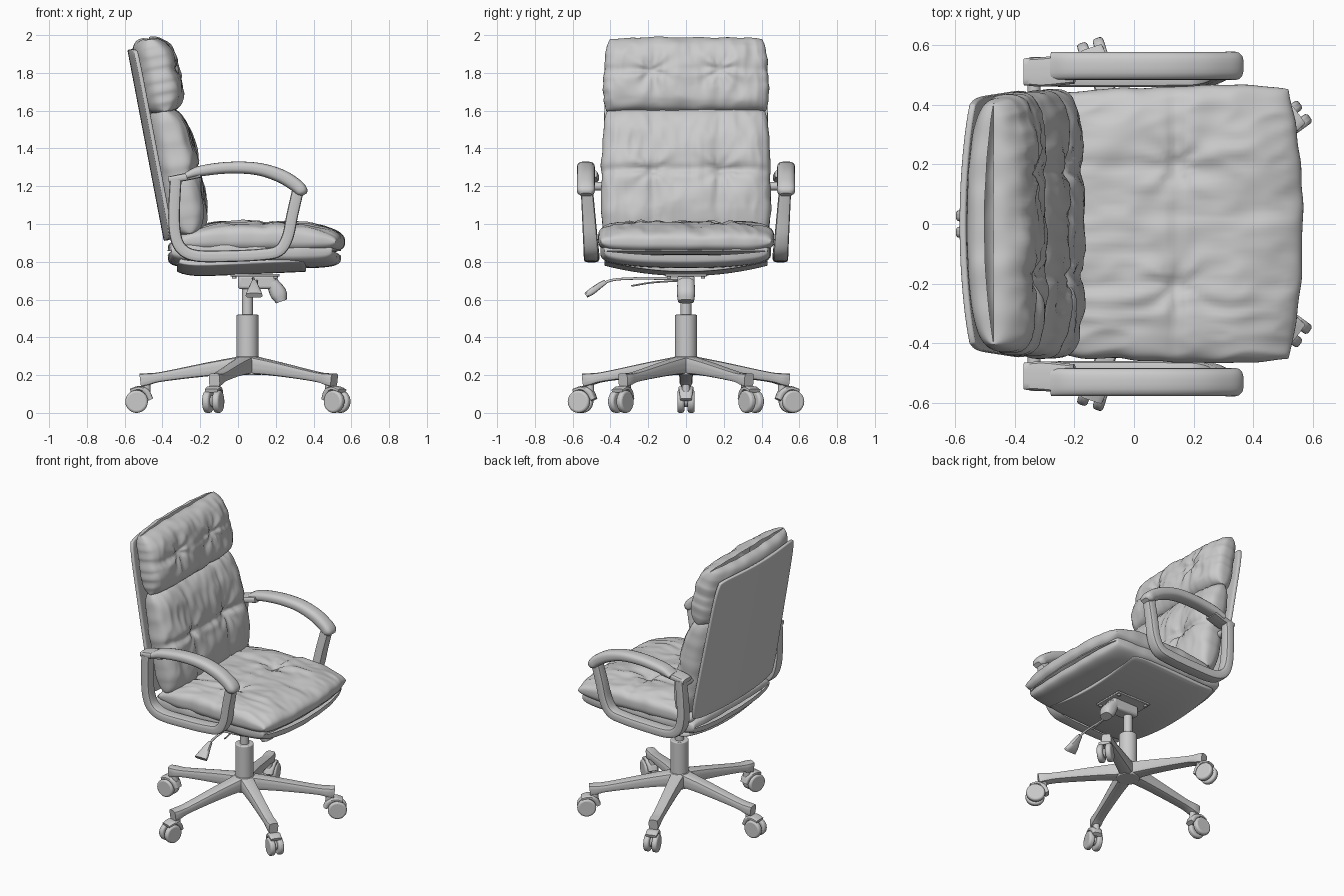
import bpy, bmesh
from math import sin, cos, pi, exp, atan2, hypot, radians
from mathutils import Vector, Matrix, noise

if "Cube" in bpy.data.objects:
    bpy.data.objects.remove(bpy.data.objects["Cube"])

X, Y, Z = Vector((1, 0, 0)), Vector((0, 1, 0)), Vector((0, 0, 1))


def finish(name, bm, angle=40):
    bmesh.ops.remove_doubles(bm, verts=bm.verts, dist=1e-5)
    bmesh.ops.recalc_face_normals(bm, faces=bm.faces)
    me = bpy.data.meshes.new(name)
    bm.to_mesh(me)
    bm.free()
    me.shade_smooth()
    me.set_sharp_from_angle(angle=radians(angle))
    ob = bpy.data.objects.new(name, me)
    bpy.context.collection.objects.link(ob)
    return ob


def grid_faces(bm, rows):
    for r, q in zip(rows, rows[1:]):
        for k in range(len(r) - 1):
            bm.faces.new((r[k], r[k + 1], q[k + 1], q[k]))


def bevel(ob, width, segments=3):
    m = ob.modifiers.new("bevel", 'BEVEL')
    m.width, m.segments, m.limit_method = width, segments, 'ANGLE'


def box(name, lo, hi, bev=0.008):
    bm = bmesh.new()
    lo, hi = Vector(lo), Vector(hi)
    bmesh.ops.create_cube(bm, size=1, matrix=Matrix.Translation((lo + hi) / 2) @ Matrix.Diagonal((*(hi - lo), 1)))
    ob = finish(name, bm)
    bevel(ob, bev)
    return ob


def rod(name, a, b, r1, r2=None, bev=0.006, seg=32):
    a, b = Vector(a), Vector(b)
    d = b - a
    bm = bmesh.new()
    bmesh.ops.create_cone(bm, cap_ends=True, segments=seg, radius1=r1, radius2=r1 if r2 is None else r2, depth=d.length,
                          matrix=Matrix.Translation((a + b) / 2) @ d.to_track_quat('Z', 'Y').to_matrix().to_4x4())
    ob = finish(name, bm)
    if bev:
        bevel(ob, bev)
    return ob


def sweep(name, pts, side, p=4, steps=6, seg=20):
    """pts: (position, half height, half width along side); rounded-box section on a smooth path"""
    P = [Vector((*q, h, w)) for q, h, w in pts]
    P = [P[0] * 2 - P[1]] + P + [P[-1] * 2 - P[-2]]
    path = []
    for i in range(1, len(P) - 2):
        a, b, c, d = P[i - 1:i + 3]
        for k in range(steps + (i == len(P) - 3)):
            t = k / steps
            path.append(0.5 * (2 * b + (c - a) * t + (2 * a - 5 * b + 4 * c - d) * t * t + (3 * b - a - 3 * c + d) * t ** 3))
    bm, rows = bmesh.new(), []
    for i, q in enumerate(path):
        tan = (path[min(i + 1, len(path) - 1)] - path[max(i - 1, 0)]).to_3d()
        nor = tan.cross(side).normalized()
        row = []
        for k in range(seg):
            c, s = cos(2 * pi * (k + .5) / seg), sin(2 * pi * (k + .5) / seg)
            f = (abs(c) ** p + abs(s) ** p) ** (-1 / p)
            row.append(bm.verts.new(q.to_3d() + nor * (q[3] * f * c) + side * (q[4] * f * s)))
        rows.append(row + row[:1])
    grid_faces(bm, rows)
    bm.faces.new(rows[0][:-1])
    bm.faces.new(rows[-1][:-1])
    return finish(name, bm)


def cushion(name, org, up, nor, s, w, n, tufts=(), seams=(), bow=0.0, sag=0.0, wr=0.014, seed=0, N=80, ends=(0, 0), e=.36):
    """Pillow spanning s along up, half widths w (start, end) along y, depth n along nor, thinned by ends at start and end"""
    bm = bmesh.new()
    ts = [sin(pi / 2 * (2 * i / N - 1)) for i in range(N + 1)]
    for face in (1, -1):
        rows = []
        for b in ts:
            row = []
            for a in ts:
                f = (max(0, 1 - a ** 6) * max(0, 1 - b ** 6)) ** e
                wob = 0.008 * noise.noise(Vector((a * 4, b * 4, seed + 9)))
                y = a * (w[0] + (w[1] - w[0]) * (b + 1) / 2) * (1 - 0.05 * b ** 4) + wob
                l = (s[0] + s[1]) / 2 + (s[1] - s[0]) / 2 * b * (1 - 0.04 * a ** 4) + bow * max(b, 0) * (1 - a * a) + wob
                top = n[1] - ends[b > 0] * abs(b) ** 2.5
                h = (n[0] + top) / 2 + face * (top - n[0]) / 2 * f
                if face > 0:
                    dip = wr * noise.noise(Vector((y * 7, l * 7, seed)))
                    dip += wr * abs(noise.noise(Vector((y * 16, l * 6, seed + 3))))
                    for ty, tl in tufts:
                        d, ang = hypot(y - ty, l - tl), atan2(l - tl, y - ty)
                        dip += 0.026 * exp(-d / 0.05)
                        dip += 0.009 * exp(-d / 0.12) * min(1, d / 0.05) * cos(7 * ang + 5 * ty + seed)
                    for axis, pos, depth in seams:
                        dip += depth * exp(-(((y, l)[axis] - pos) / 0.024) ** 2)
                    h -= dip * f
                else:
                    h -= sag * (1 - a * a)
                row.append(bm.verts.new(org + up * l + nor * h + Y * y))
            rows.append(row)
        grid_faces(bm, rows)
    return finish(name, bm, 180)


def panel(name, fn, thick, N=24):
    bm = bmesh.new()
    t = [2 * i / N - 1 for i in range(N + 1)]
    grid_faces(bm, [[bm.verts.new(fn(u * (1 - .05 * v ** 8), v * (1 - .03 * u ** 8))) for u in t] for v in t])
    ob = finish(name, bm)
    m = ob.modifiers.new("thickness", 'SOLIDIFY')
    m.thickness, m.offset = thick, 0
    bevel(ob, 0.006, 2)
    return ob


# Five-star base with twin-wheel casters
C = Vector((0.05, 0, 0))
for i in range(5):
    ang = radians(36 + 72 * i)
    R, T = Vector((cos(ang), sin(ang), 0)), Vector((-sin(ang), cos(ang), 0))
    at = lambda r, z, t=0.0: C + R * r + T * t + Z * z
    sweep(f"base_leg_{i}", [(at(.02, .255), .048, .048), (at(.2, .232), .037, .04), (at(.45, .192), .026, .034),
                            (at(.53, .178), .032, .035), (at(.568, .173), .036, .03)], T, p=5)
    rod(f"caster_stem_{i}", at(.535, .07), at(.535, .17), .022)
    sweep(f"caster_hood_{i}", [(at(.512, .07), .014, .03), (at(.535, .112), .016, .036), (at(.575, .13), .012, .04),
                               (at(.62, .118), .01, .036)], T)
    rod(f"caster_axle_{i}", at(.585, .062, -.03), at(.585, .062, .03), .03)
    for sgn in (-1, 1):
        rod(f"caster_wheel_{i}_{sgn}", at(.587, .06, sgn * .009), at(.587, .06, sgn * .046), .06, bev=.012)

# Gas lift column
rod("base_hub", C + Z * .2, C + Z * .3, .075, .062)
rod("column_sleeve", C + Z * .28, C + Z * .52, .058)
rod("piston", C + Z * .5, C + Z * .72, .029)

# Tilt mechanism, bolts, tension knob and height lever
box("mount_plate", (-.04, -.11, .722), (.22, .11, .736), .004)
box("tilt_housing", (0, -.045, .655), (.2, .045, .73), .015)
for bx in (-.02, .2):
    for by in (-.09, .09):
        rod(f"bolt_{bx}_{by}", (bx, by, .712), (bx, by, .73), .012, bev=.002, seg=12)
sweep("tension_knob", [((.15, 0, .715), .03, .042), ((.185, 0, .68), .036, .046), ((.215, 0, .63), .044, .048),
                       ((.23, 0, .59), .03, .042)], Y, p=3)
sweep("height_lever", [((.08, -.03, .71), .008, .008), ((.08, -.25, .712), .007, .007), ((.083, -.38, .705), .007, .007),
                       ((.085, -.44, .685), .008, .008)], X, p=2, seg=10)
sweep("lever_paddle", [((.085, -.425, .695), .012, .012), ((.085, -.46, .672), .016, .022), ((.085, -.5, .642), .018, .036),
                       ((.085, -.53, .622), .014, .044)], X)
sweep("tilt_wire", [((.1, -.03, .70), .005, .005), ((.1, -.18, .69), .005, .005), ((.1, -.29, .672), .005, .005)], X, p=2, seg=8)

# Seat shell and seat cushions
panel("seat_shell", lambda u, v: Vector((.02 + .34 * v, .43 * u, .745 + .015 * v + .055 * u * u + .03 * max(0, -v) ** 6)), .026)
cushion("seat_base", Z * 0, X, Z, (-.37, .515), (.44, .455), (.79, .925), bow=.03, sag=.025, wr=.004, seed=2, N=40, e=.25)
cushion("seat_cushion", Z * 0, X, Z, (-.34, .535), (.445, .475), (.835, 1.018), seed=5, bow=.03, wr=.014, ends=(.045, .04),
        tufts=[(-.2, .14), (.2, .14)], seams=[(0, -.2, .008), (0, .2, .008), (1, .14, .01)])

# Backrest shell and cushions, in a frame leaning backwards
O, U, N = Vector((-.34, 0, .92)), Vector((-.187, 0, .982)), Vector((.982, 0, .187))
panel("back_shell", lambda u, v: O + U * (.515 + .515 * v) + Y * u * (.437 - .015 * v) - N * (.008 + .035 * (1 - u * u)), .022)
cushion("back_cushion", O, U, N, (.0, .69), (.455, .44), (-.01, .208), seed=11, sag=.03, ends=(.01, .045),
        tufts=[(-.18, .34), (.18, .34)], seams=[(1, .34, .018), (0, -.18, .009), (0, .18, .009)])
cushion("head_cushion", O, U, N, (.665, 1.072), (.445, .425), (-.005, .2), seed=23, sag=.03, ends=(.02, .055),
        tufts=[(-.18, .88), (.18, .88)], seams=[(0, -.18, .007), (0, .18, .007), (1, .88, .006)])

# Armrests on both sides
for sgn, side in ((-1, "left"), (1, "right")):
    loop = [(-.33, 1.235), (-.338, 1.08), (-.333, .95), (-.3, .87), (-.22, .832), (-.05, .83), (.12, .838),
            (.215, .858), (.262, .93), (.288, 1.05), (.32, 1.19)]
    sweep(f"arm_frame_{side}", [((x, sgn * (.5 + .07 * (z - .83)), z), .031, .041 - .025 * (z - .83)) for x, z in loop], Y, p=5)
    pad = [(-.275, 1.255, .018), (-.2, 1.28, .028), (-.05, 1.298, .031), (.1, 1.292, .033), (.22, 1.257, .036),
           (.3, 1.21, .036), (.338, 1.175, .032), (.352, 1.155, .016)]
    sweep(f"arm_pad_{side}", [((x, sgn * .53, z), h, .047 if x < .35 else .03) for x, z, h in pad], Y, p=3)
    sweep(f"arm_bracket_{side}", [((-.368, sgn * .51, 1.235), .016, .045), ((-.3, sgn * .51, 1.245), .02, .05),
                                  ((-.2, sgn * .52, 1.265), .02, .05)], Y, p=5)
    rod(f"arm_bolt_{side}", (-.335, sgn * .4, 1.2), (-.335, sgn * .51, 1.2), .022)
